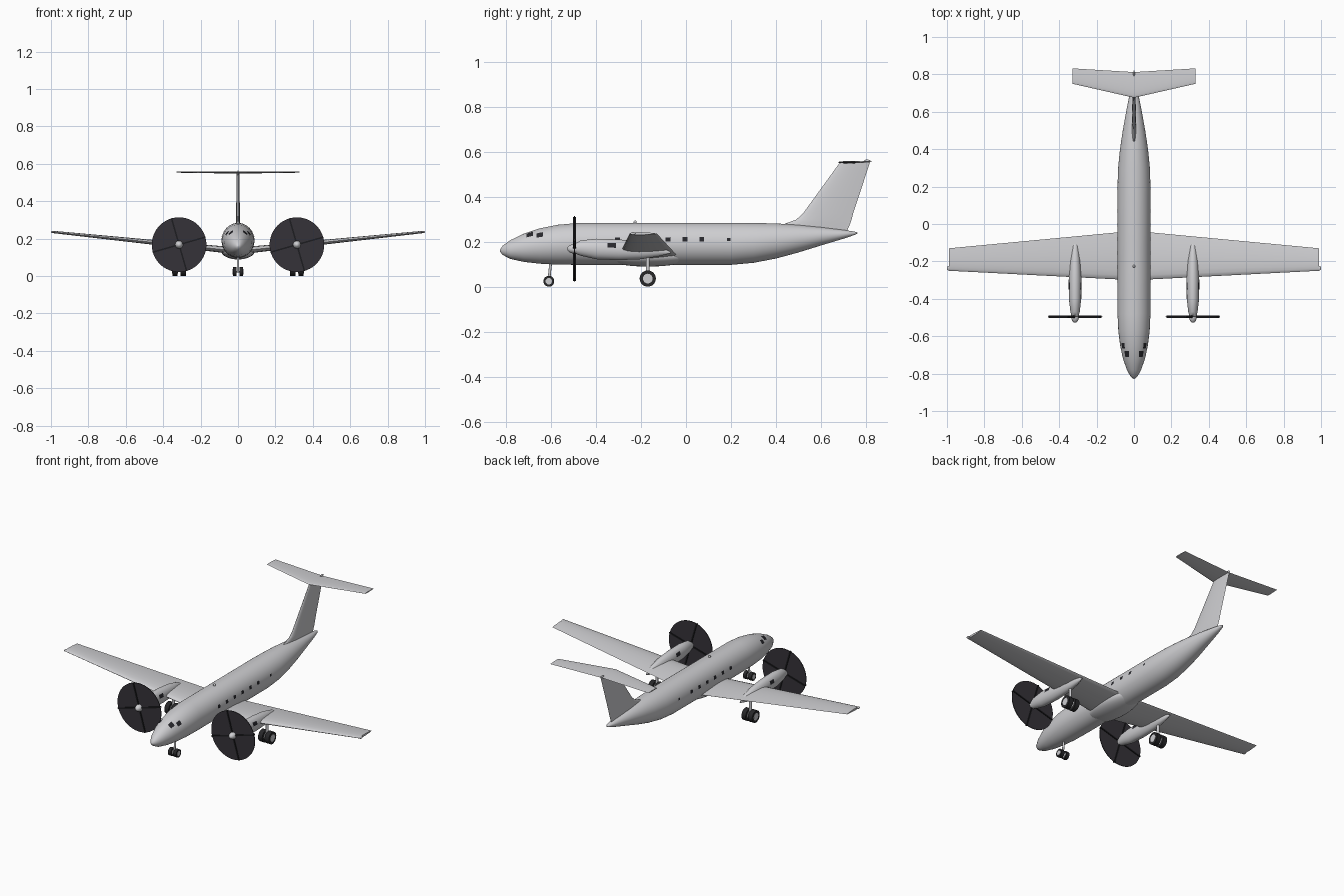
import bpy, bmesh, math
from mathutils import Matrix, Vector

if "Cube" in bpy.data.objects:
    bpy.data.objects.remove(bpy.data.objects["Cube"])


def mat(name, r, g, b):
    m = bpy.data.materials.new(name)
    m.diffuse_color = (r, g, b, 1)
    m.use_nodes = True
    m.node_tree.nodes["Principled BSDF"].inputs["Base Color"].default_value = m.diffuse_color
    return m


PAINT = mat("light_grey_paint", 0.62, 0.62, 0.64)
DISC = mat("propeller_blur_grey", 0.035, 0.032, 0.04)
BLACK = mat("blade_black", 0.012, 0.012, 0.014)
TYRE = mat("tyre_black", 0.02, 0.02, 0.022)
GLASS = mat("window_dark", 0.02, 0.02, 0.025)


def finish(bm, name, material, angle=40):
    bmesh.ops.recalc_face_normals(bm, faces=bm.faces)
    me = bpy.data.meshes.new(name)
    bm.to_mesh(me)
    bm.free()
    ob = bpy.data.objects.new(name, me)
    bpy.context.collection.objects.link(ob)
    me.materials.append(material)
    bpy.ops.object.select_all(action='DESELECT')
    bpy.context.view_layer.objects.active = ob
    ob.select_set(True)
    bpy.ops.object.shade_smooth_by_angle(angle=math.radians(angle))
    return ob


def loft(name, rings, material, angle=40):
    """Skin a list of closed rings and cap both ends."""
    bm = bmesh.new()
    vs = [[bm.verts.new(p) for p in r] for r in rings]
    n = len(rings[0])
    for a, b in zip(vs, vs[1:]):
        for i in range(n):
            bm.faces.new((a[i], a[(i + 1) % n], b[(i + 1) % n], b[i]))
    bm.faces.new(vs[0])
    bm.faces.new(vs[-1])
    return finish(bm, name, material, angle)


def cyl(name, a, b, r, material, r2=None, seg=24):
    a, b = Vector(a), Vector(b)
    bm = bmesh.new()
    rot = (b - a).to_track_quat('Z', 'Y').to_matrix().to_4x4()
    bmesh.ops.create_cone(bm, cap_ends=True, segments=seg, radius1=r,
                          radius2=r if r2 is None else r2, depth=(b - a).length,
                          matrix=Matrix.Translation((a + b) / 2) @ rot)
    return finish(bm, name, material)


def ball(name, c, size, material):
    bm = bmesh.new()
    bmesh.ops.create_uvsphere(bm, u_segments=32, v_segments=16, radius=1,
                              matrix=Matrix.Translation(c) @ Matrix.Diagonal((*size, 1)))
    return finish(bm, name, material)


# Body stations: y, half width, bottom z, top z
FUSELAGE = [(-.828, .003, .157, .163), (-.815, .019, .141, .182), (-.78, .038, .123, .207),
            (-.72, .059, .110, .236), (-.65, .074, .102, .259), (-.57, .084, .098, .275),
            (-.48, .088, .097, .283), (.2, .088, .097, .284), (.3, .085, .106, .283),
            (.4, .075, .125, .281), (.5, .060, .152, .275), (.6, .042, .183, .265),
            (.7, .022, .213, .252), (.75, .010, .230, .245), (.762, .002, .236, .240)]
NACELLE = [(-.495, .018, .148, .190), (-.47, .025, .138, .205), (-.40, .033, .122, .213),
           (-.30, .034, .118, .210), (-.20, .030, .122, .200), (-.12, .018, .135, .180),
           (-.07, .003, .148, .156)]


def body_point(table, y, ang, off=0, x=0):
    for p, q in zip(table, table[1:]):
        if y <= q[0]:
            t = (y - p[0]) / (q[0] - p[0])
            hw, lo, hi = (p[i] + (q[i] - p[i]) * t for i in (1, 2, 3))
            break
    return (x + (hw + off) * math.cos(ang), y,
            (lo + hi) / 2 + ((hi - lo) / 2 + off) * math.sin(ang))


def body(name, table, x=0, seg=48):
    loft(name, [[body_point(table, s[0], 2 * math.pi * i / seg, 0, x) for i in range(seg)]
                for s in table], PAINT, 60)


def patch(name, table, y0, y1, a0, a1, side, x=0):
    """Thin dark plate following a body surface."""
    bm = bmesh.new()
    n = 5
    g = []
    for i in range(n):
        row = []
        for j in range(n):
            p = body_point(table, y0 + (y1 - y0) * i / (n - 1),
                           math.radians(a0 + (a1 - a0) * j / (n - 1)), .0015)
            row.append(bm.verts.new((x + side * p[0], p[1], p[2])))
        g.append(row)
    for i in range(n - 1):
        for j in range(n - 1):
            f = (g[i][j], g[i + 1][j], g[i + 1][j + 1], g[i][j + 1])
            bm.faces.new(f if side < 0 else f[::-1])
    bmesh.ops.solidify(bm, geom=bm.faces[:], thickness=.002)
    finish(bm, name, GLASS)


def airfoil(le, te, t, place, n=10):
    """Closed section from le to te along y; place(y, h) gives the 3D point."""
    pts = []
    for i in range(2 * n):
        a = math.pi * i / n
        u = (1 - math.cos(a)) / 2
        h = 1.3 * t * math.sqrt(u) * (1 - u) + .04 * t * u
        pts.append(place(le + (te - le) * u, h if i <= n else -h))
    return pts


def surface(name, stations, vertical=False):
    """Stations: span position, leading y, trailing y, thickness, height."""
    rings = []
    for s, le, te, t, z in stations:
        place = (lambda y, h: (h, y, z)) if vertical else (lambda y, h: (s, y, z + h))
        rings.append(airfoil(le, te, t, place))
    return loft(name, rings, PAINT)


# Fuselage, belly fairing, beacons
body("fuselage", FUSELAGE)
ball("belly_fairing", (0, -.17, .135), (.09, .20, .046), PAINT)
ball("top_beacon", (0, -.226, .286), (.007, .007, .008), PAINT)
ball("tail_beacon", (0, .805, .558), (.005, .015, .007), PAINT)

# Wing and tail surfaces
half = [(.99, -.25, -.13, .012, .236), (.09, -.296, -.045, .034, .143)]
surface("wing", half + [(0, -.30, -.04, .036, .134)]
        + [(-s, *r) for s, *r in reversed(half)])
surface("tailplane", [(-.33, .75, .832, .006, .556), (0, .675, .812, .010, .553),
                      (.33, .75, .832, .006, .556)])
surface("fin", [(0, .40, .715, .020, .245), (0, .44, .73, .022, .28), (0, .49, .736, .021, .298),
                (0, .52, .743, .020, .325), (0, .685, .818, .014, .553)], True)


def wheel(name, x, y, r, w):
    cyl(name + "_tyre", (x - w / 2, y, r), (x + w / 2, y, r), r, TYRE, seg=32)
    cyl(name + "_hub", (x - w / 2 - .001, y, r), (x + w / 2 + .001, y, r), r * .6, PAINT)


# Nose gear
cyl("nose_strut", (0, -.61, .024), (0, -.60, .12), .006, PAINT)
cyl("nose_axle", (-.02, -.61, .024), (.02, -.61, .024), .004, PAINT)

HUB_Z = .168
for s, tag in ((-1, "left"), (1, "right")):
    x = s * .315
    wheel(tag + "_nose_wheel", s * .018, -.61, .024, .02)
    # Engine nacelle with exhaust plate on both sides
    body(tag + "_nacelle", NACELLE, x, 32)
    for e in (-1, 1):
        patch(tag + "_exhaust", NACELLE, -.35, -.312, 10, 38, e, x)
    # Propeller: blurred disc, four blades, spinner
    cyl(tag + "_prop_disc", (x, -.498, HUB_Z), (x, -.494, HUB_Z), .146, DISC, seg=64)
    for k in range(4):
        bm = bmesh.new()
        bmesh.ops.create_cube(bm, size=1, matrix=Matrix.Translation((x, -.496, HUB_Z))
                              @ Matrix.Rotation(math.radians(-16 + 90 * k), 4, 'Y')
                              @ Matrix.Translation((.074, 0, 0))
                              @ Matrix.Diagonal((.146, .014, .008, 1)))
        finish(bm, tag + "_prop_blade", BLACK)
    ball(tag + "_spinner", (x, -.494, HUB_Z), (.021, .034, .021), PAINT)
    # Main gear
    cyl(tag + "_main_strut", (x, -.17, .037), (x, -.17, .15), .008, PAINT)
    cyl(tag + "_main_axle", (x - .03, -.17, .037), (x + .03, -.17, .037), .006, PAINT)
    for e in (-1, 1):
        wheel(tag + "_main_wheel", x + e * .022, -.17, .036, .028)
    # Wing tip light
    ball(tag + "_tip_light", (s * .992, -.236, .236), (.008, .012, .006), PAINT)
    # Cabin and cockpit windows
    for k in range(6):
        y = -.305 + .075 * k
        patch(tag + "_cabin_window", FUSELAGE, y - .011, y + .011, 6, 18, s)
    patch(tag + "_rear_window", FUSELAGE, .183, .197, 8, 16, s)
    patch(tag + "_side_cockpit_window", FUSELAGE, -.665, -.635, 30, 48, s)
    patch(tag + "_windshield", FUSELAGE, -.71, -.68, 42, 66, s)
